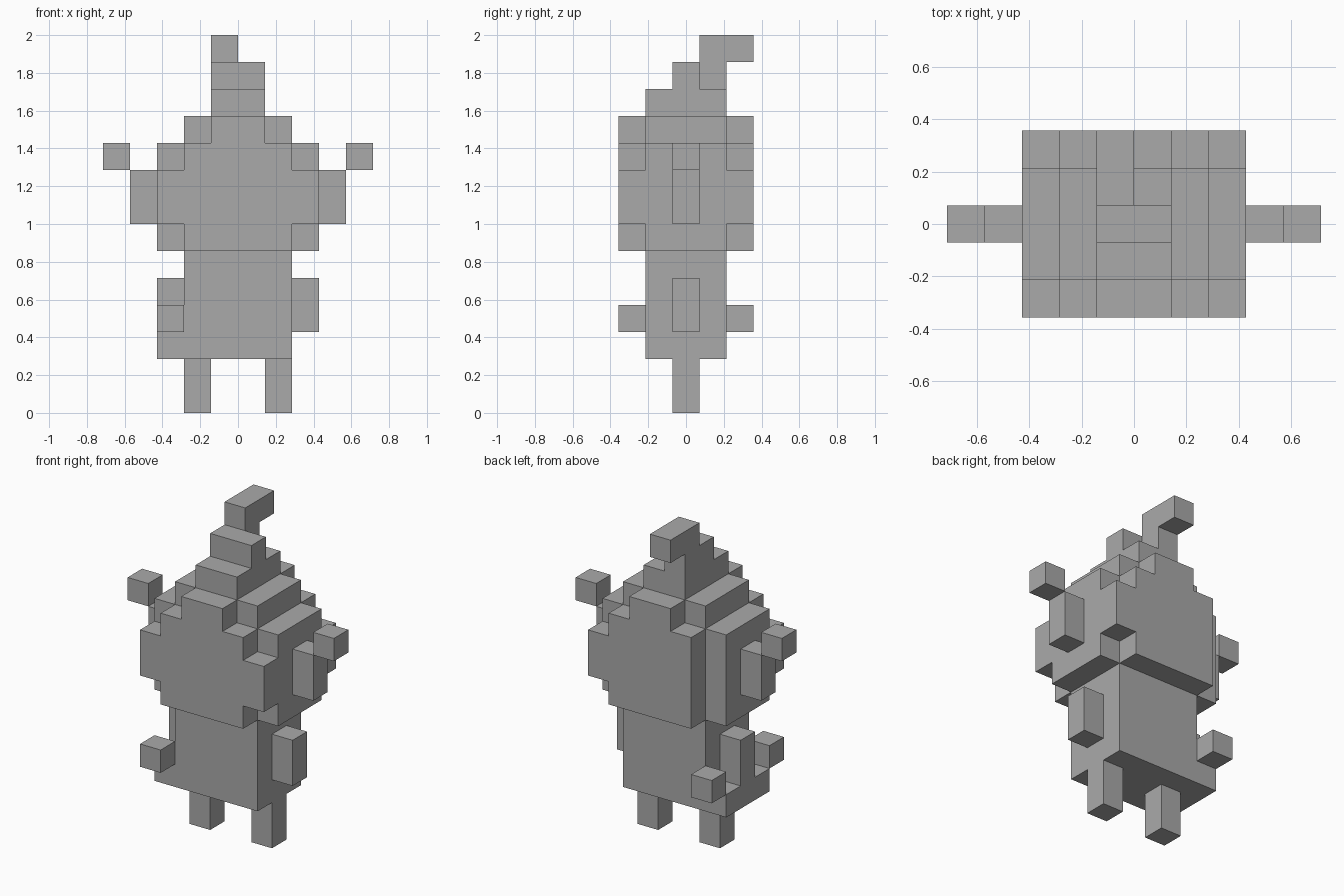
import bpy, bmesh
from itertools import product
from mathutils import Vector

U = 2 / 14                      # edge of one block
ORIGIN = Vector((0, -2.5, 0))   # the depth is five blocks, centred

cube = bpy.data.objects.get("Cube")
if cube:
    bpy.data.objects.remove(cube, do_unlink=True)

grey = bpy.data.materials.new("plain grey")
grey.use_nodes = True
COLOUR = (0.4, 0.4, 0.4, 1)
grey.diffuse_color = COLOUR
grey.node_tree.nodes["Principled BSDF"].inputs["Base Color"].default_value = COLOUR


def build(name, *boxes):
    """Join block boxes ((x range), (y range), (z range)) into one clean shell."""
    cells = set()
    for box in boxes:
        cells.update(product(*(range(*r) for r in box)))
    bm = bmesh.new()
    for cell in cells:
        for axis, side in product(range(3), (0, 1)):
            near = list(cell)
            near[axis] += 2 * side - 1
            if tuple(near) in cells:
                continue
            a, b = (axis + 1) % 3, (axis + 2) % 3
            ring = []
            for i, j in ((0, 0), (1, 0), (1, 1), (0, 1)):
                p = Vector(cell) + ORIGIN
                p[axis] += side
                p[a] += i
                p[b] += j
                ring.append(bm.verts.new(p * U))
            bm.faces.new(ring if side else ring[::-1])
    bmesh.ops.remove_doubles(bm, verts=bm.verts, dist=U / 100)
    bmesh.ops.dissolve_limit(bm, angle_limit=0.01, verts=bm.verts, edges=bm.edges)
    mesh = bpy.data.meshes.new(name)
    bm.to_mesh(mesh)
    bm.free()
    mesh.materials.append(grey)
    obj = bpy.data.objects.new(name, mesh)
    bpy.context.collection.objects.link(obj)


def build_pair(name, *boxes):
    """Build a part on the left (+x) and its mirror on the right."""
    build("left_" + name, *boxes)
    build("right_" + name, *(((-x[1], -x[0]), y, z) for x, y, z in boxes))


MID, CORE, FRONT, BACK = (2, 3), (1, 4), (0, 1), (4, 5)

# Legs, and the torso with its wider hem on the right
build_pair("leg", ((1, 2), MID, (0, 2)))
build("torso", ((-2, 2), CORE, (2, 6)), ((-3, -2), CORE, (2, 3)))

# Arms, and two small blocks off the right hip
build_pair("arm", ((2, 3), MID, (3, 5)))
build("front_hip_block", ((-3, -2), FRONT, (3, 4)))
build("back_hip_block", ((-3, -2), BACK, (3, 4)))

# Head core stepping up to the crown
build("head", ((-3, 3), CORE, (6, 10)), ((-2, 2), CORE, (10, 11)),
      ((-1, 1), CORE, (11, 12)))

# Rounded plates on the face and the back of the head
for plate, depth, right_edge in (("face_plate", FRONT, -3), ("back_plate", BACK, -2)):
    build(plate, ((-2, 2), depth, (6, 10)), ((right_edge, 3), depth, (7, 9)),
          ((-1, 1), depth, (10, 11)))

# Ears with blocks floating at their outer corners
build_pair("ear", ((3, 4), MID, (7, 9)))
build_pair("ear_tip", ((4, 5), MID, (9, 10)))

# Crest on the crown, with a tip hooked backwards
build("crest", ((-1, 1), MID, (12, 13)))
build("crest_hook", ((-1, 0), (3, 4), (12, 14)), ((-1, 0), BACK, (13, 14)))
